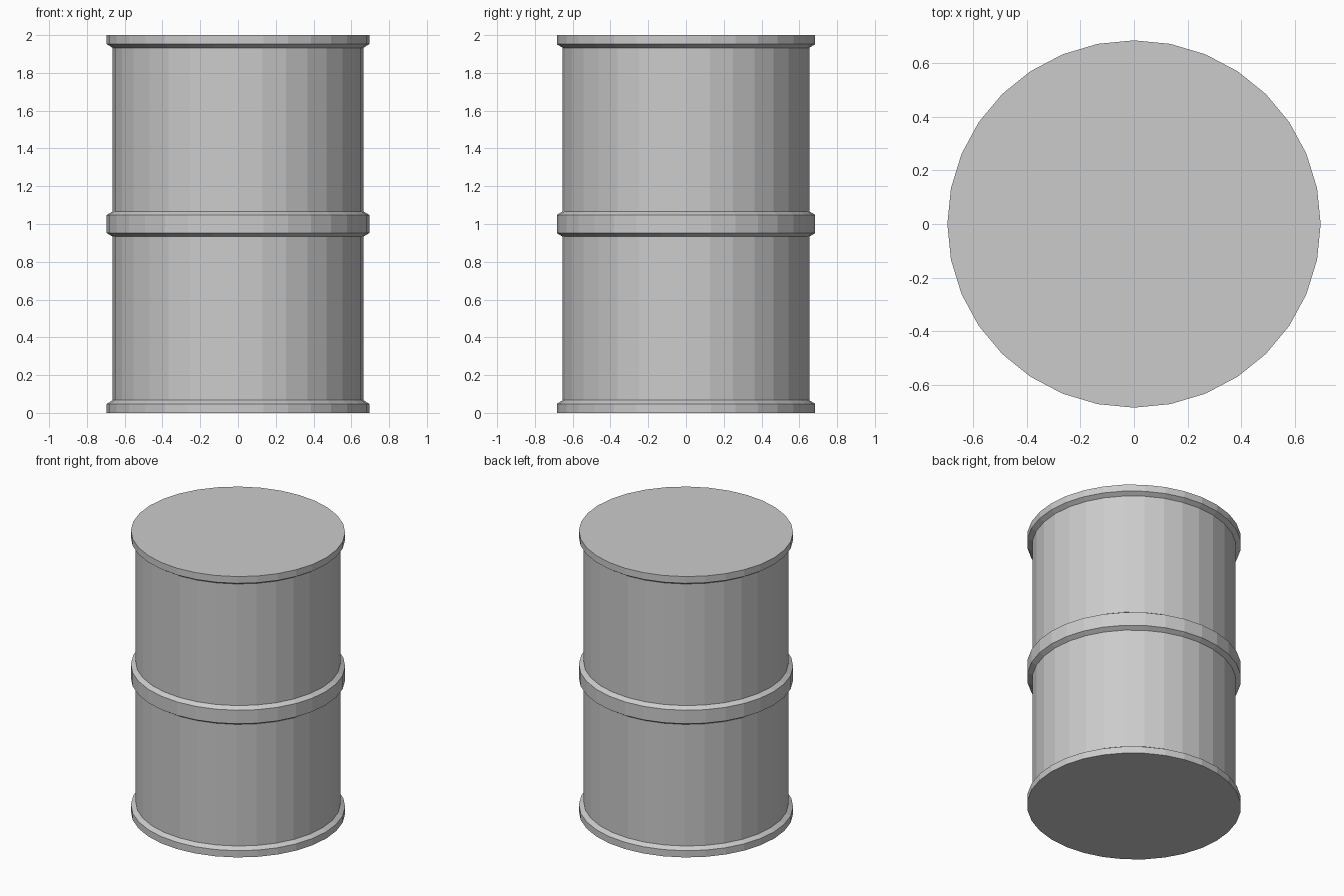
import bpy, bmesh
from math import cos, sin, pi

if "Cube" in bpy.data.objects:
    bpy.data.objects.remove(bpy.data.objects["Cube"])

SIDES = 32
RIM, BODY = 0.695, 0.664   # outer radii of bands and wall
Y_SQUASH = 0.984           # barrel is slightly narrower front to back

# Barrel profile (radius, height): bottom rim, wall, middle band, wall, top rim
profile = [
    (RIM, 0.0), (RIM, 0.048), (BODY, 0.067),
    (BODY, 0.933), (RIM, 0.952), (RIM, 1.048), (BODY, 1.067),
    (BODY, 1.933), (RIM, 1.952), (RIM, 2.0),
]

bm = bmesh.new()
rings = [[bm.verts.new((r * cos(2 * pi * i / SIDES),
                        r * sin(2 * pi * i / SIDES) * Y_SQUASH, z))
          for i in range(SIDES)] for r, z in profile]

# Side walls
for low, high in zip(rings, rings[1:]):
    for i in range(SIDES):
        j = (i + 1) % SIDES
        bm.faces.new((low[i], low[j], high[j], high[i]))

# Flat base and lid
bm.faces.new(rings[0][::-1])
bm.faces.new(rings[-1])

mesh = bpy.data.meshes.new("barrel")
bm.to_mesh(mesh)
bm.free()
bpy.context.collection.objects.link(bpy.data.objects.new("barrel", mesh))
